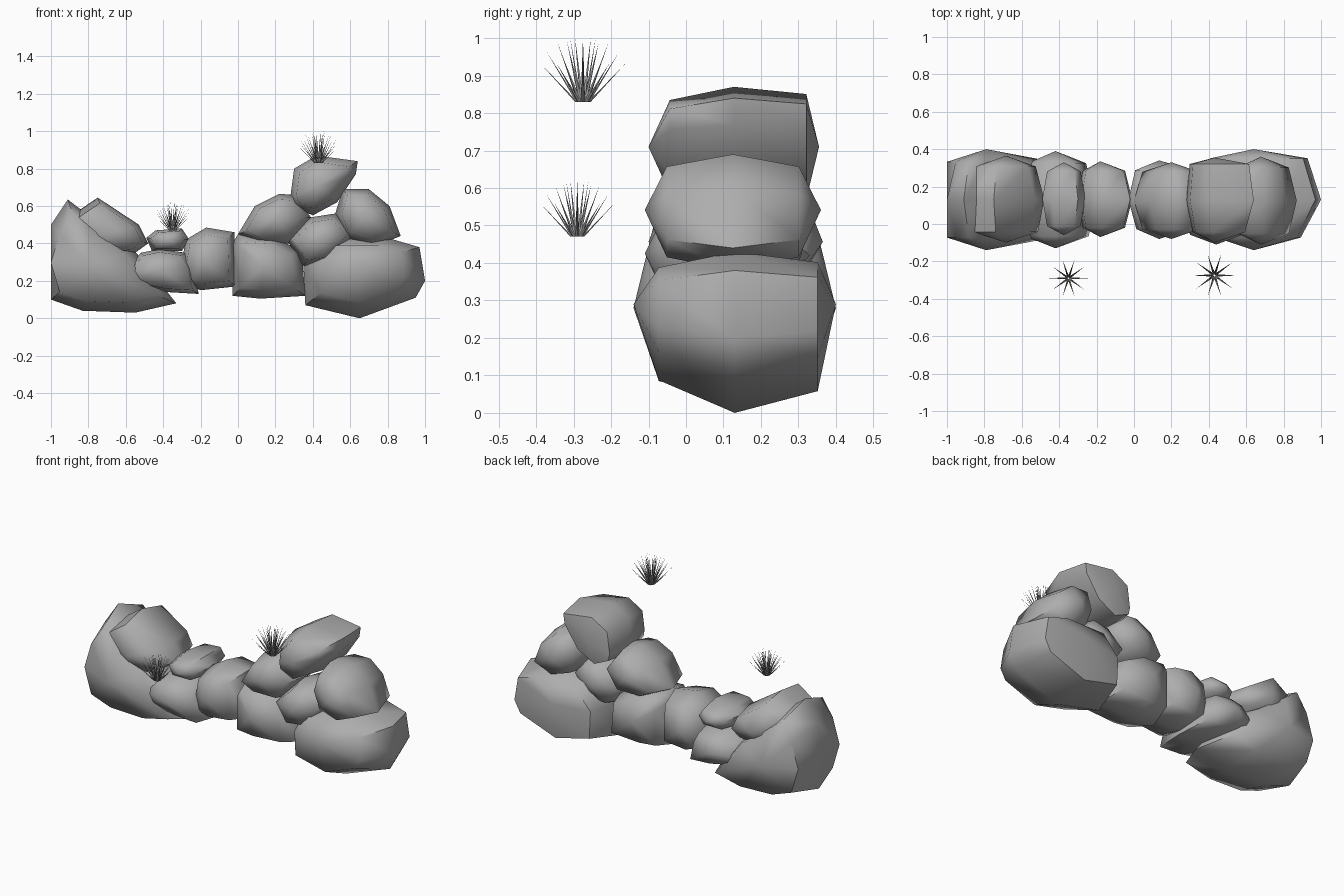
import bpy
import bmesh
from math import cos, sin, pi
from mathutils import Vector

default_cube = bpy.data.objects.get("Cube")
if default_cube:
    bpy.data.objects.remove(default_cube, do_unlink=True)


def make_material(name, colour):
    material = bpy.data.materials.new(name)
    material.use_nodes = True
    material.diffuse_color = colour
    shader = next(n for n in material.node_tree.nodes if n.type == 'BSDF_PRINCIPLED')
    shader.inputs["Base Color"].default_value = colour
    return material


stone_grey = make_material("stone grey", (0.42, 0.42, 0.42, 1))


def finish(mesh_data, name, smooth_angle=None):
    """Turn a bmesh into a named, coloured object."""
    bmesh.ops.recalc_face_normals(mesh_data, faces=mesh_data.faces[:])
    mesh = bpy.data.meshes.new(name)
    mesh_data.to_mesh(mesh)
    mesh_data.free()
    mesh.materials.append(stone_grey)
    obj = bpy.data.objects.new(name, mesh)
    bpy.context.collection.objects.link(obj)
    if smooth_angle:
        bpy.ops.object.select_all(action='DESELECT')
        obj.select_set(True)
        bpy.context.view_layer.objects.active = obj
        bpy.ops.object.shade_smooth_by_angle(angle=smooth_angle)
    return obj


def boulder(name, front, back, outline, tip=None, front_ring=(.75, .78),
            back_ring=(.75, .78), left_limit=-1):
    """Faceted boulder: a front outline narrowed towards a blunt front and back.

    Each end ring is (share of the half depth, scale of the outline).
    """
    bm = bmesh.new()
    middle, half = (front + back) / 2, (back - front) / 2
    if tip is None:
        tip = (sum(x for x, z in outline) / len(outline),
               sum(z for x, z in outline) / len(outline))
    tip_x, tip_z = tip

    def ring(offset, scale):
        return [bm.verts.new((max(tip_x + (x - tip_x) * scale, left_limit),
                              middle + half * offset,
                              tip_z + (z - tip_z) * scale))
                for x, z in outline]

    rings = [ring(-front_ring[0], front_ring[1]), ring(0, 1), ring(*back_ring)]
    front_tip = bm.verts.new((tip_x, front, tip_z))
    back_tip = bm.verts.new((tip_x, back, tip_z))
    count = len(outline)
    for i in range(count):
        j = (i + 1) % count
        for near, far in zip(rings, rings[1:]):
            bm.faces.new((near[i], near[j], far[j], far[i]))
        bm.faces.new((front_tip, rings[0][j], rings[0][i]))
        bm.faces.new((back_tip, rings[-1][i], rings[-1][j]))
    return finish(bm, name, smooth_angle=pi / 3)


# Right-hand pile
boulder("right_base_boulder", -.14, .4,
        [(.35, .28), (.48, .43), (.8, .43), (.97, .38), (1, .2),
         (.95, .11), (.65, 0), (.36, .07)],
        tip=(.64, .29), front_ring=(.75, .7), back_ring=(.82, .8))
boulder("right_outer_boulder", -.11, .36,
        [(.52, .56), (.56, .69), (.7, .69), (.81, .6), (.87, .44), (.72, .38), (.57, .43)])
boulder("right_top_boulder", -.1, .355,
        [(.28, .65), (.3, .8), (.42, .87), (.64, .84), (.63, .77), (.53, .62), (.4, .55), (.29, .6)],
        tip=(.43, .71), back_ring=(.85, .88))
boulder("right_inner_boulder", -.08, .33,
        [(0, .45), (.09, .6), (.22, .665), (.3, .66), (.39, .54), (.3, .4), (.1, .4)])
boulder("right_filler_boulder", -.11, .31,
        [(.26, .42), (.39, .54), (.52, .56), (.62, .45), (.5, .3), (.35, .28)])

# Low middle span
boulder("middle_boulder", -.08, .34,
        [(-.03, .4), (.0, .45), (.18, .44), (.34, .36), (.36, .12), (.12, .105), (-.03, .12)],
        front_ring=(.75, .74))
boulder("middle_round_boulder", -.07, .335,
        [(-.3, .3), (-.28, .42), (-.17, .485), (-.02, .46), (-.01, .17), (-.2, .15), (-.28, .18)])
boulder("low_flat_boulder", -.13, .39,
        [(-.61, .25), (-.52, .35), (-.42, .37), (-.28, .35), (-.24, .27),
         (-.21, .13), (-.38, .14), (-.58, .18)],
        tip=(-.42, .26), front_ring=(.75, .85))
boulder("small_cap_boulder", -.06, .33,
        [(-.49, .43), (-.44, .47), (-.3, .48), (-.26, .42), (-.3, .36), (-.46, .36)])

# Left-hand pile: the base tapers into a low spur and is cut off on its outer side
boulder("left_top_boulder", -.1, .365,
        [(-.89, .55), (-.75, .645), (-.53, .5), (-.48, .4), (-.55, .35), (-.72, .33), (-.87, .42)],
        front_ring=(.75, .84))
boulder("left_base_boulder", -.14, .4,
        [(-1, .1), (-1.07, .3), (-1, .5), (-.91, .635), (-.8, .55), (-.56, .37),
         (-.33, .08), (-.55, .03), (-.83, .04)], tip=(-.79, .28))


def grass_tuft(name, base, size, directions=10):
    """Fan of slim pointed blades, each a thin three-sided spike."""
    bm = bmesh.new()
    base = Vector(base)
    blade_tilts = ((1, .6), (.85, .78), (.6, .93), (.3, 1))
    for k in range(directions):
        turn = 2 * pi * k / directions
        outward = Vector((cos(turn), sin(turn), 0))
        sideways = Vector((-sin(turn), cos(turn), 0))
        for reach, height in blade_tilts:
            root = base + outward * size * .1 * reach
            tip = base + outward * size * .7 * reach + Vector((0, 0, size * height))
            corners = [bm.verts.new(root + sideways * size * .035),
                       bm.verts.new(root - sideways * size * .035),
                       bm.verts.new(root + outward * size * .03)]
            point = bm.verts.new(tip)
            bm.faces.new(corners)
            for i in range(3):
                bm.faces.new((corners[i], corners[(i + 1) % 3], point))
    return finish(bm, name)


# Grass tufts standing forward of the stones
grass_tuft("low_grass_tuft", (-.35, -.29, .47), .15)
grass_tuft("high_grass_tuft", (.43, -.275, .83), .17)
